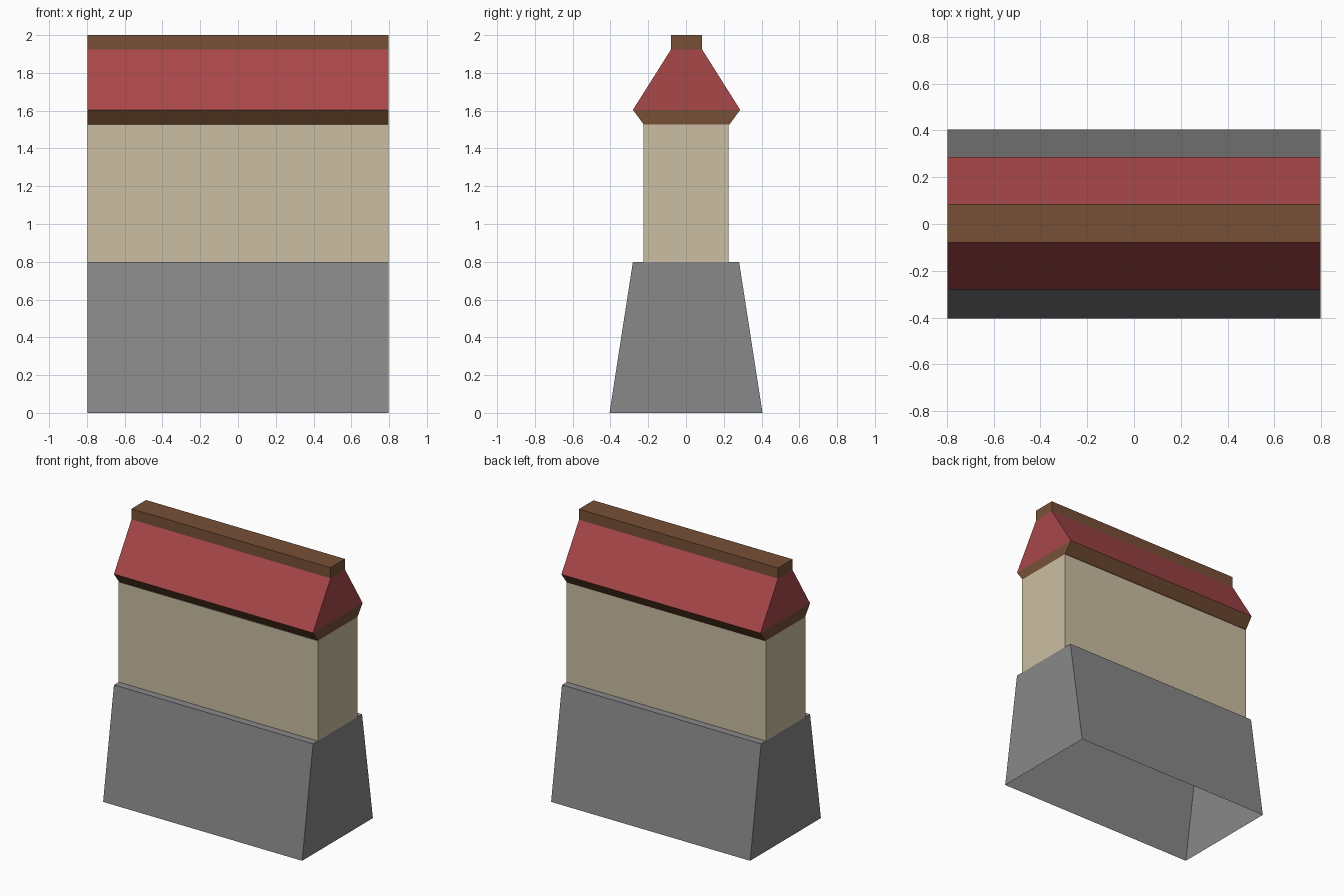
import bpy, bmesh

if "Cube" in bpy.data.objects:
    bpy.data.objects.remove(bpy.data.objects["Cube"])

HALF_LEN = 0.798


def material(name, rgb):
    # sRGB 0-255 to linear
    lin = [((c / 255 + 0.055) / 1.055) ** 2.4 for c in rgb]
    m = bpy.data.materials.new(name)
    m.diffuse_color = (*lin, 1)
    m.use_nodes = True
    m.node_tree.nodes["Principled BSDF"].inputs["Base Color"].default_value = m.diffuse_color
    return m


def wall_course(name, mat, z0, half0, z1, half1, cy=0.0, top=False):
    """Tapered course running along x; closed on its sides, open below."""
    bm = bmesh.new()
    rings = [[bm.verts.new((sx * HALF_LEN, cy + sy * h, z))
              for sx, sy in ((-1, -1), (1, -1), (1, 1), (-1, 1))]
             for z, h in ((z0, half0), (z1, half1))]
    lo, hi = rings
    for i in range(4):
        j = (i + 1) % 4
        bm.faces.new((lo[i], lo[j], hi[j], hi[i]))
    if top:
        bm.faces.new(hi)
    mesh = bpy.data.meshes.new(name)
    bm.to_mesh(mesh)
    bm.free()
    mesh.materials.append(mat)
    ob = bpy.data.objects.new(name, mesh)
    bpy.context.collection.objects.link(ob)


stone = material("grey stone", (136, 136, 136))
plaster = material("cream plaster", (203, 190, 162))
tile = material("red tile", (168, 71, 73))
wood = material("brown wood", (119, 80, 54))

# Battered stone footing, hollow underneath
wall_course("stone_base", stone, 0, 0.405, 0.8, 0.281, top=True)
# Plastered wall
wall_course("plaster_wall", plaster, 0.8, 0.226, 1.526, 0.226)
# Flared eaves, roof slopes and ridge beam
wall_course("eaves", wood, 1.526, 0.226, 1.604, 0.284, cy=0.003)
wall_course("roof", tile, 1.604, 0.284, 1.923, 0.083, cy=0.003)
wall_course("ridge_beam", wood, 1.923, 0.083, 2.0, 0.083, cy=0.003, top=True)
